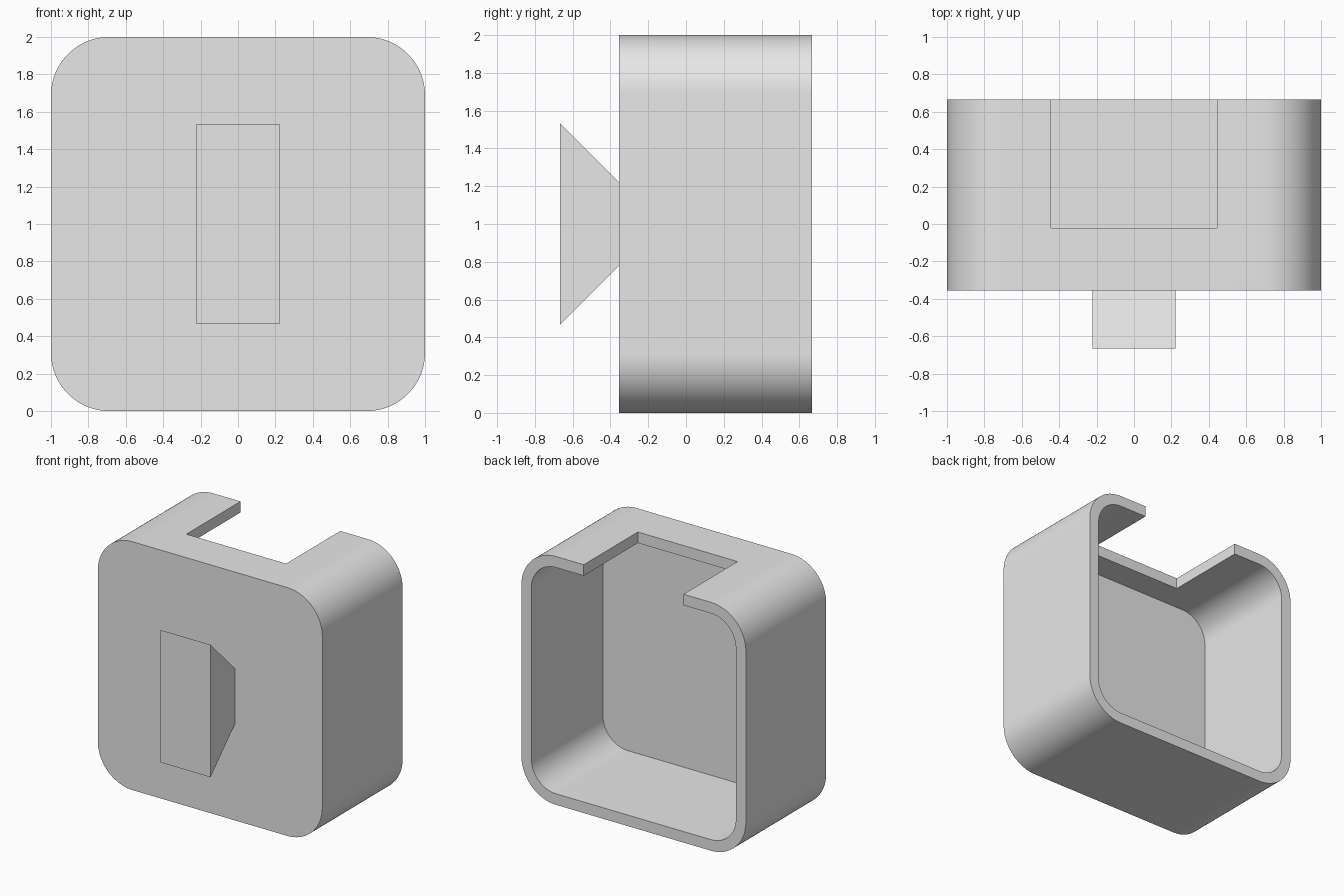
import bpy, bmesh
from math import sin, cos, pi

if "Cube" in bpy.data.objects:
    bpy.data.objects.remove(bpy.data.objects["Cube"], do_unlink=True)

U = 2 / 45                      # design unit: the case is 45 units wide
BACK, FRONT, TIP = 15 * U, -8 * U, -15 * U
WALL, RADIUS = 2 * U, 7 * U
FLOOR = FRONT + 2.5 * U         # inner face of the front wall

grey = bpy.data.materials.new("light_grey")
grey.use_nodes = True
grey.diffuse_color = (0.8, 0.8, 0.8, 1)
grey.node_tree.nodes["Principled BSDF"].inputs["Base Color"].default_value = grey.diffuse_color


def rounded_square(half, radius, steps=24):
    """Outline in x and z, centred at a height of 1."""
    points = []
    for corner, (sx, sz) in enumerate([(1, 1), (-1, 1), (-1, -1), (1, -1)]):
        for i in range(steps + 1):
            a = (corner + i / steps) * pi / 2
            points.append((sx * (half - radius) + radius * cos(a),
                           1 + sz * (half - radius) + radius * sin(a)))
    return points


def rectangle(half_x, low, high):
    return [(half_x, high), (-half_x, high), (-half_x, low), (half_x, low)]


def loft(name, front, y_front, back, y_back, cap_back=True):
    """Solid between two matching outlines."""
    bm = bmesh.new()
    a = [bm.verts.new((x, y_front, z)) for x, z in front]
    b = [bm.verts.new((x, y_back, z)) for x, z in back]
    bm.faces.new(a)
    if cap_back:
        bm.faces.new(b[::-1])
    for i in range(len(a)):
        j = (i + 1) % len(a)
        bm.faces.new((a[i], b[i], b[j], a[j]))
    bmesh.ops.recalc_face_normals(bm, faces=bm.faces)
    mesh = bpy.data.meshes.new(name)
    bm.to_mesh(mesh)
    bm.free()
    mesh.materials.append(grey)
    obj = bpy.data.objects.new(name, mesh)
    bpy.context.collection.objects.link(obj)
    return obj


def activate(obj):
    bpy.ops.object.select_all(action='DESELECT')
    obj.select_set(True)
    bpy.context.view_layer.objects.active = obj


def cut(target, cutter):
    mod = target.modifiers.new("cut", 'BOOLEAN')
    mod.operation, mod.solver, mod.object = 'DIFFERENCE', 'EXACT', cutter
    activate(target)
    bpy.ops.object.modifier_apply(modifier=mod.name)
    bpy.data.objects.remove(cutter, do_unlink=True)


# Rounded case, hollow and open at the back
case = loft("case", rounded_square(1, RADIUS), FRONT, rounded_square(1, RADIUS), BACK)
inner = rounded_square(1 - WALL, RADIUS - WALL)
cut(case, loft("cavity_cutter", inner, FLOOR, inner, BACK + 0.2))

# Notch through the top wall
slot = rectangle(10 * U, 2 - 2 * WALL, 2.2)
cut(case, loft("notch_cutter", slot, FLOOR + 5 * U, slot, BACK + 0.2))

activate(case)
bpy.ops.object.shade_smooth_by_angle(angle=pi / 6)

# Dovetail tab flaring out from the front
loft("dovetail_tab", rectangle(5 * U, 1 - 12 * U, 1 + 12 * U), TIP,
     rectangle(5 * U, 1 - 5 * U, 1 + 5 * U), FRONT, cap_back=False)
